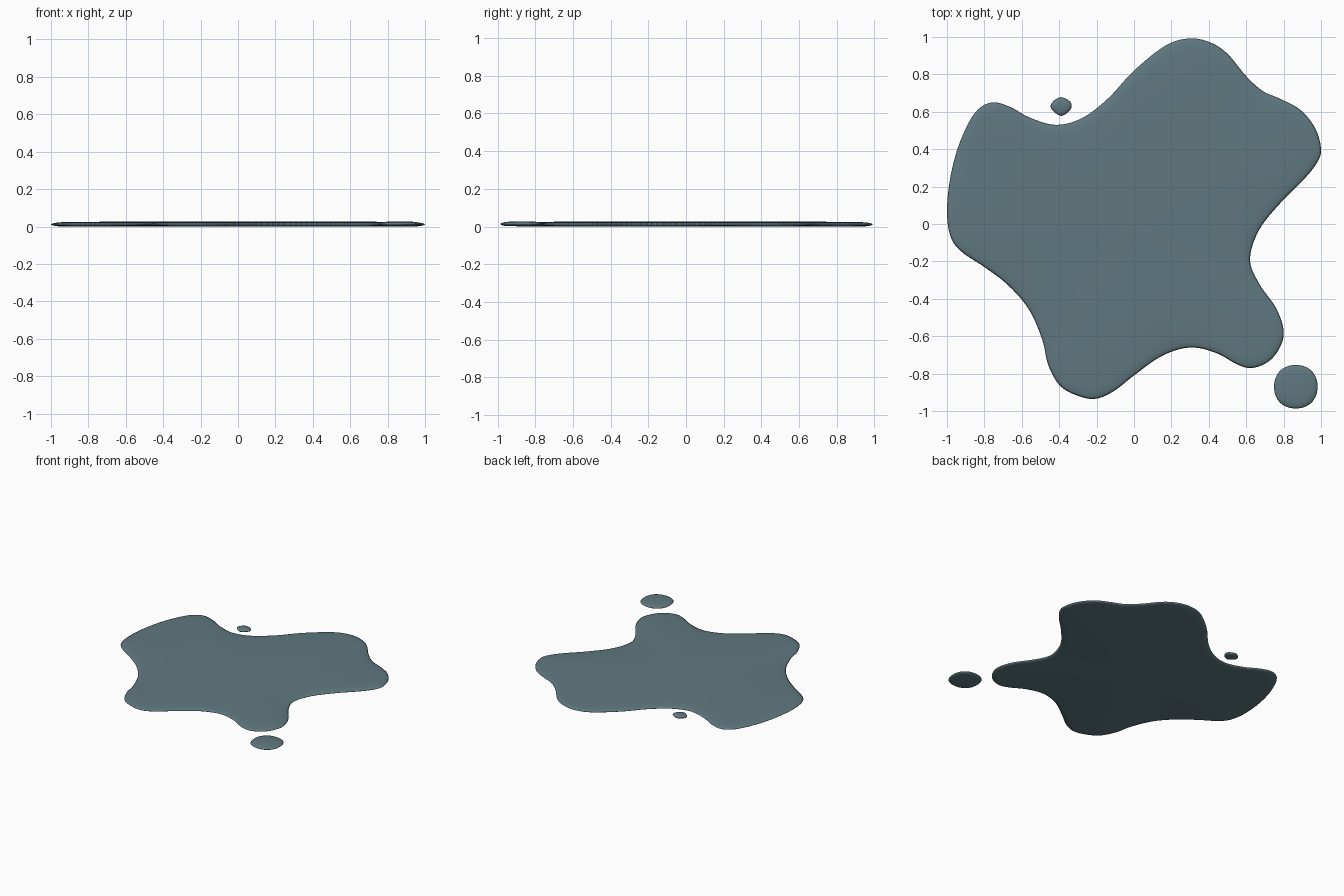
import bpy, bmesh, math
from mathutils import Vector

if "Cube" in bpy.data.objects:
    bpy.data.objects.remove(bpy.data.objects["Cube"])

mat = bpy.data.materials.new("liquid")
mat.diffuse_color = (0.115, 0.19, 0.215, 1)
mat.use_nodes = True
mat.node_tree.nodes["Principled BSDF"].inputs["Base Color"].default_value = mat.diffuse_color


def smooth_loop(pts, steps):
    """Closed Catmull-Rom curve through the points."""
    n, out = len(pts), []
    for i in range(n):
        a, b, c, d = (Vector(pts[(i + k) % n]) for k in (-1, 0, 1, 2))
        for s in range(steps):
            t = s / steps
            out.append(0.5 * (2 * b + (c - a) * t + (2 * a - 5 * b + 4 * c - d) * t * t
                              + (3 * b - a - 3 * c + d) * t ** 3))
    return out


def blob(name, pts, steps, rim, dome, centre=(0, 0)):
    """Lens-like pool: rim rows are (inset, z), dome rows are (scale, z)."""
    loop = smooth_loop(pts, steps)
    n, c = len(loop), Vector(centre)
    normals = []
    for i in range(n):
        t = (loop[(i + 1) % n] - loop[i - 1]).normalized()
        normals.append(Vector((-t.y, t.x)))          # inward, loop runs anticlockwise
    bm = bmesh.new()

    def ring(points, z):
        return [bm.verts.new((p.x, p.y, z)) for p in points]

    def inset(d):
        return [p + m * d for p, m in zip(loop, normals)]

    rings = [ring(inset(d), z) for d, z in rim]
    inner = inset(rim[-1][0])
    rings += [ring([c + (p - c) * s for p in inner], z) for s, z in dome[:-1]]
    for lo, hi in zip(rings, rings[1:]):
        for i in range(n):
            j = (i + 1) % n
            bm.faces.new((lo[i], lo[j], hi[j], hi[i]))
    # close the top and the underside with fans
    top = bm.verts.new((c.x, c.y, dome[-1][1]))
    bottom = bm.verts.new((c.x, c.y, rim[0][1]))
    for i in range(n):
        j = (i + 1) % n
        bm.faces.new((rings[-1][i], rings[-1][j], top))
        bm.faces.new((rings[0][j], rings[0][i], bottom))
    bmesh.ops.recalc_face_normals(bm, faces=bm.faces[:])
    for f in bm.faces:
        f.smooth = True
    me = bpy.data.meshes.new(name)
    bm.to_mesh(me)
    bm.free()
    me.materials.append(mat)
    ob = bpy.data.objects.new(name, me)
    bpy.context.collection.objects.link(ob)


# main puddle outline, anticlockwise from the top lobe
outline = [
    (.30, .992), (.17, .955), (0, .82), (-.14, .67), (-.28, .565), (-.42, .53),
    (-.56, .57), (-.66, .625), (-.76, .65), (-.85, .595), (-.93, .44), (-.98, .26),
    (-1, .07), (-.98, -.07), (-.92, -.15), (-.80, -.23), (-.67, -.33), (-.56, -.46),
    (-.49, -.62), (-.46, -.75), (-.40, -.86), (-.31, -.915), (-.21, -.935), (-.11, -.895),
    (0, -.81), (.15, -.705), (.30, -.66), (.44, -.69), (.55, -.75), (.63, -.77),
    (.72, -.735), (.78, -.66), (.80, -.57), (.76, -.45), (.67, -.32), (.62, -.19),
    (.67, -.03), (.79, .12), (.91, .24), (.98, .33), (1, .40), (.97, .51),
    (.89, .61), (.78, .67), (.69, .71), (.60, .79), (.50, .91), (.41, .97)]
blob("puddle", outline, 5,
     [(.06, 0), (.03, .002), (.01, .006), (0, .012), (.01, .017), (.03, .021), (.07, .024)],
     [(.6, .027), (.3, .028), (0, .028)])


# separate droplets, the big one slightly squarish
def rounded(cx, cy, r, square):
    ring = [i * math.tau / 16 for i in range(16)]
    return [(cx + r * (1 - square * math.cos(4 * a)) * math.cos(a),
             cy + r * (1 - square * math.cos(4 * a)) * math.sin(a)) for a in ring]


drop_rim = [(.04, 0.002), (.02, .004), (.006, .008), (0, .013), (.006, .018), (.02, .022), (.035, .025)]
blob("large_droplet", rounded(.865, -.87, .118, .015), 4, drop_rim,
     [(.5, .027), (0, .028)], (.865, -.87))
small = [(-.333, .63), (-.345, .658), (-.39, .678), (-.428, .66), (-.446, .63),
         (-.43, .602), (-.39, .578), (-.35, .60)]
blob("small_droplet", small, 5, [(d * .6, z) for d, z in drop_rim],
     [(.5, .026), (0, .027)], (-.39, .629))
